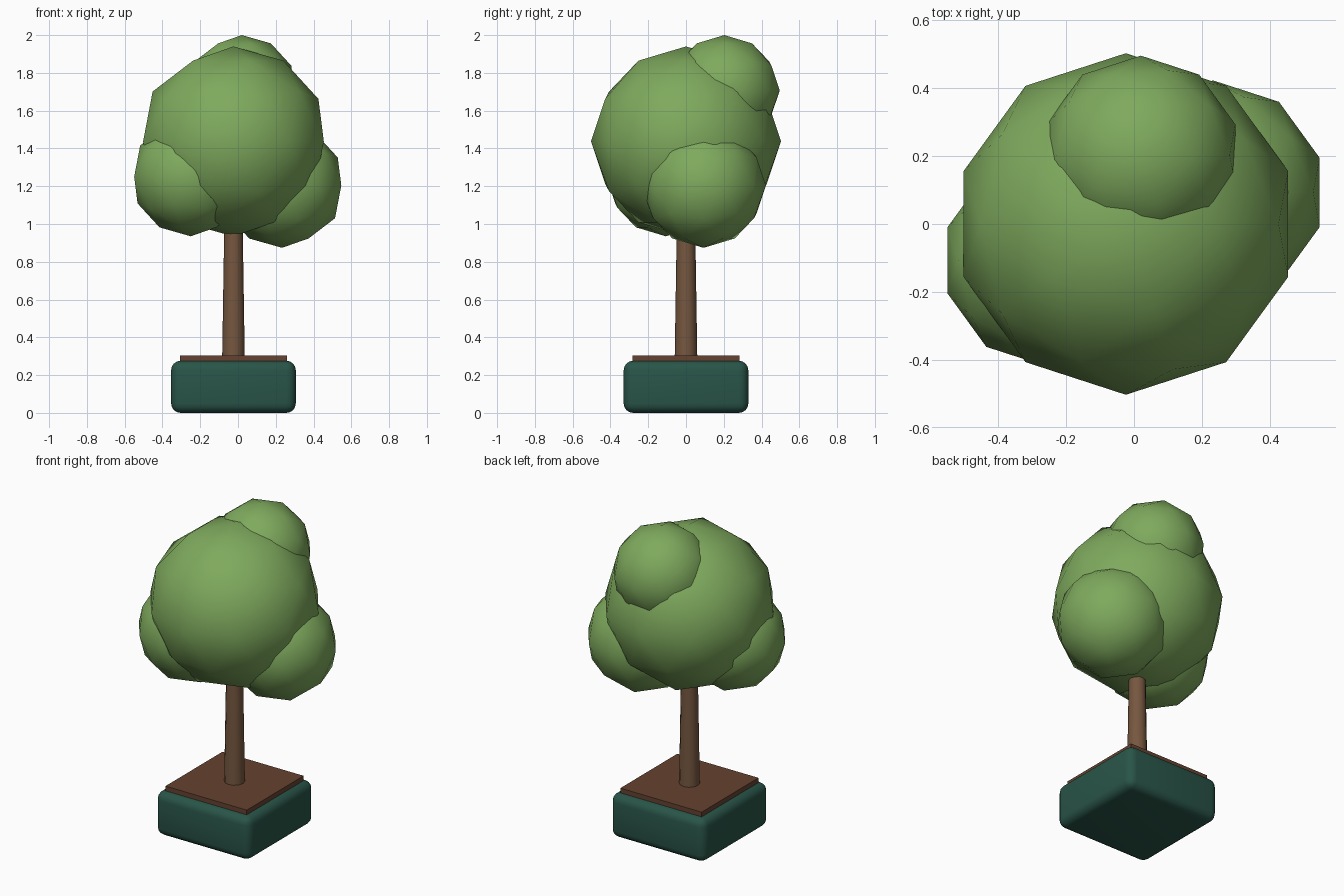
import bpy, math

if "Cube" in bpy.data.objects:
    bpy.data.objects.remove(bpy.data.objects["Cube"])

CX = -0.024  # planter and trunk axis


def material(name, rgb):
    m = bpy.data.materials.new(name)
    m.diffuse_color = (*rgb, 1)
    m.use_nodes = True
    m.node_tree.nodes["Principled BSDF"].inputs["Base Color"].default_value = m.diffuse_color
    return m


leaf = material("leaf", (0.21, 0.40, 0.11))
bark = material("bark", (0.18, 0.095, 0.05))
earth = material("earth", (0.13, 0.055, 0.03))
glaze = material("glaze", (0.022, 0.09, 0.065))


def finish(name, mat):
    ob = bpy.context.object
    ob.name = name
    ob.data.materials.append(mat)
    return ob


def box(name, z0, z1, width, mat):
    bpy.ops.mesh.primitive_cube_add(size=1, location=(CX, 0, (z0 + z1) / 2))
    ob = finish(name, mat)
    ob.scale = (width, width, z1 - z0)
    bpy.ops.object.transform_apply(location=False, rotation=False, scale=True)
    return ob


# Rounded square planter
planter = box("planter", 0, 0.276, 0.66, glaze)
bev = planter.modifiers.new("round_edges", 'BEVEL')
bev.width = 0.05
bev.segments = 4
bpy.ops.object.modifier_apply(modifier=bev.name)
bpy.ops.object.shade_smooth_by_angle(angle=math.radians(35))

# Soil slab on top
box("soil", 0.25, 0.305, 0.568, earth)

# Tapered trunk
bpy.ops.mesh.primitive_cone_add(vertices=12, radius1=0.06, radius2=0.047,
                                depth=0.82, location=(CX, 0, 0.69))
finish("trunk", bark)
bpy.ops.object.shade_smooth_by_angle(angle=math.radians(35))

# Foliage: smooth-shaded low-poly balls
for name, radius, centre in [
    ("foliage_main", 0.503, (CX, 0, 1.437)),
    ("foliage_left", 0.315, (-0.25, -0.107, 1.25)),
    ("foliage_right", 0.33, (0.233, 0.093, 1.204)),
    ("foliage_top", 0.293, (0.02, 0.203, 1.707)),
]:
    bpy.ops.mesh.primitive_ico_sphere_add(subdivisions=2, radius=radius,
                                          location=centre)
    finish(name, leaf)
    bpy.ops.object.shade_smooth()
